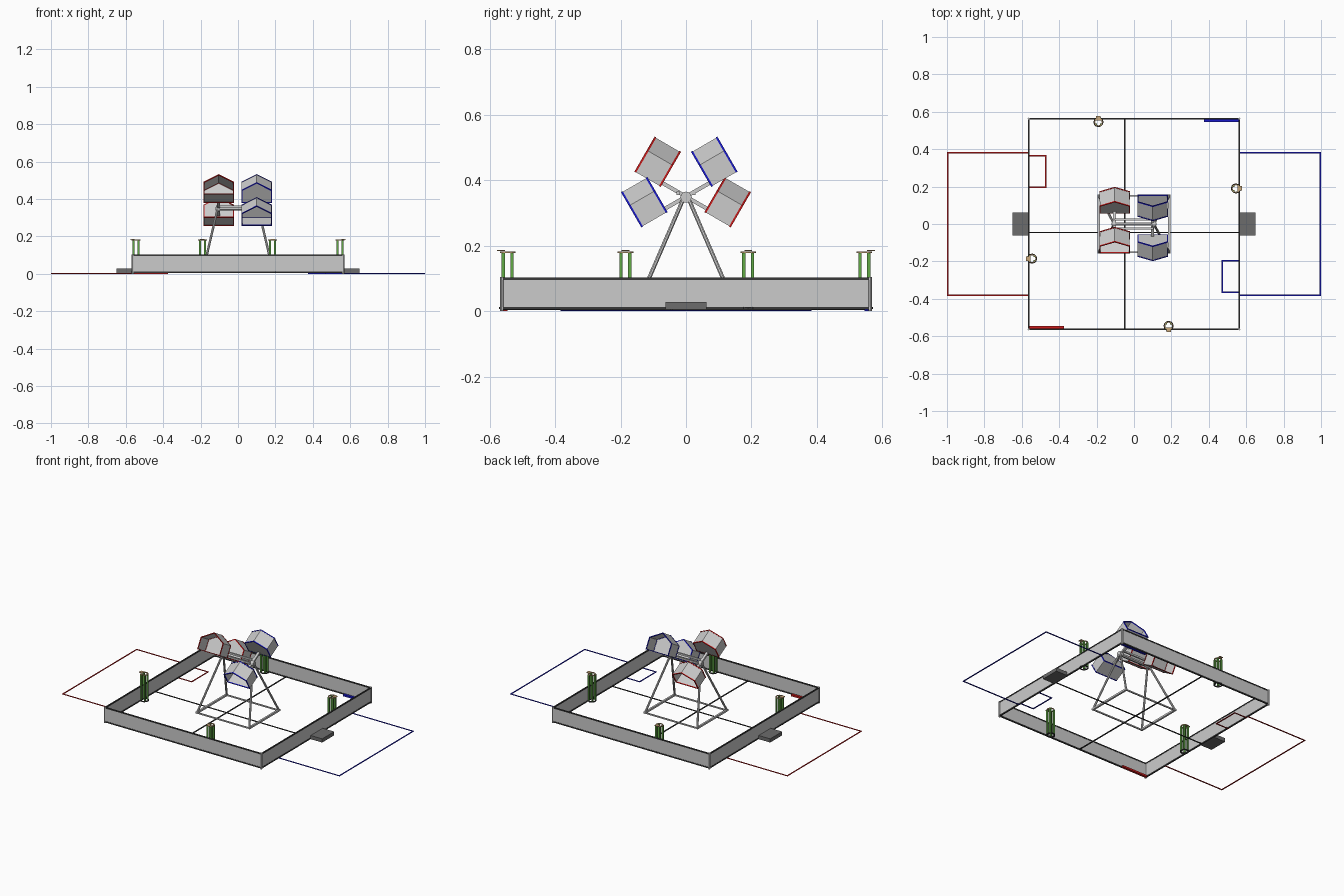
import bpy, bmesh, math
from mathutils import Vector

if "Cube" in bpy.data.objects:
    bpy.data.objects.remove(bpy.data.objects["Cube"])


def mat(name, rgb):
    m = bpy.data.materials.new(name)
    m.diffuse_color = (*rgb, 1)
    m.use_nodes = True
    m.node_tree.nodes["Principled BSDF"].inputs["Base Color"].default_value = m.diffuse_color
    return m


RED, BLUE = mat("red", (0.6, 0.01, 0.01)), mat("blue", (0.01, 0.01, 0.6))
DARK, GREEN = mat("dark", (0.04, 0.04, 0.04)), mat("green", (0.12, 0.4, 0.06))
TAN, PAD = mat("tan", (0.6, 0.4, 0.2)), mat("pad_grey", (0.15, 0.15, 0.15))


def finish(name, bm, m=None):
    bmesh.ops.recalc_face_normals(bm, faces=bm.faces)
    me = bpy.data.meshes.new(name)
    bm.to_mesh(me)
    bm.free()
    ob = bpy.data.objects.new(name, me)
    bpy.context.collection.objects.link(ob)
    if m:
        me.materials.append(m)
    return ob


def box(name, x0, x1, y0, y1, z0, z1, m=None):
    bm = bmesh.new()
    bmesh.ops.create_cube(bm, size=1)
    for v in bm.verts:
        v.co = Vector(((x0 + x1) / 2 + v.co.x * (x1 - x0),
                       (y0 + y1) / 2 + v.co.y * (y1 - y0),
                       (z0 + z1) / 2 + v.co.z * (z1 - z0)))
    return finish(name, bm, m)


def rod(name, a, b, r, sides=8, m=None):
    a, b = Vector(a), Vector(b)
    bm = bmesh.new()
    bmesh.ops.create_cone(bm, cap_ends=True, segments=sides, radius1=r, radius2=r,
                          depth=(b - a).length)
    ob = finish(name, bm, m)
    ob.location = (a + b) / 2
    ob.rotation_euler = (b - a).to_track_quat('Z', 'Y').to_euler()
    return ob


def shell(name, pts, y0, y1, thick, m=None, back=False):
    """Extrude an x-z outline along y as a thin-walled tube, optionally closed at y0."""
    bm = bmesh.new()
    a = [bm.verts.new((x, y0, z)) for x, z in pts]
    b = [bm.verts.new((x, y1, z)) for x, z in pts]
    n = len(pts)
    for i in range(n):
        j = (i + 1) % n
        bm.faces.new((a[i], a[j], b[j], b[i]))
    if back:
        bm.faces.new(a)
    ob = finish(name, bm, m)
    mod = ob.modifiers.new("wall", 'SOLIDIFY')
    mod.thickness = thick
    mod.offset = 0
    return ob


W = 0.563
# Field walls: clear panels with dark rails top and bottom
for s in (-1, 1):
    for axis in "xy":
        def wall(name, t, z0, z1, m=None):
            c, e = s * W, W + t
            if axis == "x":
                box(name, c - t, c + t, -e, e, z0, z1, m)
            else:
                box(name, -e, e, c - t, c + t, z0, z1, m)
        wall("wall_panel", 0.002, 0.01, 0.098)
        wall("wall_top_rail", 0.004, 0.095, 0.102, DARK)
        wall("wall_bottom_rail", 0.004, 0.004, 0.012, DARK)
    for t in (-1, 1):
        rod("corner_post", (s * W, t * W, 0), (s * W, t * W, 0.104), 0.006)
    # Step pads outside the walls
    x0, x1 = sorted((s * 0.567, s * 0.65))
    box("outer_pad", x0, x1, -0.062, 0.062, 0.004, 0.028, PAD)

# Floor dividing lines
box("floor_line_long", -0.054, -0.046, -W, W, 0.003, 0.007, DARK)
box("floor_line_cross", -W, W, -0.049, -0.042, 0.003, 0.007, DARK)


# Floor tape, drawn for one team and turned half a circle for the other
def tape(name, s, x0, x1, y0, y1, m, z1=0.003):
    xs, ys = sorted((s * x0, s * x1)), sorted((s * y0, s * y1))
    box(name, *xs, *ys, 0, z1, m)


for s, m in ((1, BLUE), (-1, RED)):
    t = 0.008
    tape("alliance_tape_outer", s, 1 - t, 1, -0.384, 0.384, m)
    for y in (-0.38, 0.38):
        tape("alliance_tape_side", s, W, 1, y - t / 2, y + t / 2, m)
    tape("loading_tape_end", s, 0.467, 0.475, -0.368, -0.192, m)
    for y in (-0.364, -0.196):
        tape("loading_tape_side", s, 0.467, W, y - t / 2, y + t / 2, m)
    tape("corner_tape", s, 0.375, 0.558, 0.546, 0.559, m, 0.012)

# Slatted green posts beside each wall
for k, (px, py) in enumerate(((-0.19, 0.545), (0.545, 0.19), (-0.545, -0.185), (0.185, -0.545))):
    for i in range(4):
        a = math.pi / 4 + i * math.pi / 2
        x, y = px + 0.019 * math.cos(a), py + 0.019 * math.sin(a)
        box("post_slat", x - 0.005, x + 0.005, y - 0.005, y + 0.005, 0.012, 0.178, GREEN)
    for nm, z0, z1, r, m in (("post_top_ring", 0.177, 0.182, 0.021, TAN),
                             ("post_base_ring", 0.006, 0.012, 0.024, DARK)):
        pts = [(r * math.cos(i * math.pi / 6), r * math.sin(i * math.pi / 6)) for i in range(12)]
        ring = shell(nm, pts, z0, z1, 0.006, m)
        ring.rotation_euler = (math.pi / 2, 0, 0)
        ring.location = (px, py, 0)
    dx, dy = ((0, 0.02), (0.02, 0), (-0.02, 0), (0, -0.02))[k]
    box("post_bracket", px + dx - 0.012, px + dx + 0.012, py + dy - 0.012, py + dy + 0.012,
        0.183, 0.187, TAN)

# Centre stand: base frame, four legs and axle
for s in (-1, 1):
    box("base_side_bar", s * 0.188 - 0.006, s * 0.188 + 0.006, -0.158, 0.158, 0.004, 0.016)
    box("base_cross_bar", -0.188, 0.188, s * 0.152 - 0.004, s * 0.152 + 0.004, 0.004, 0.012)
    for t in (-1, 1):
        rod("stand_leg", (s * 0.188, t * 0.152, 0.01), (s * 0.108, t * 0.004, 0.352), 0.0065)
    rod("axle_hub", (s * 0.095, 0, 0.348), (s * 0.118, 0, 0.348), 0.017, 12)
    box("axle_side_bar", -0.105, 0.105, s * 0.024 - 0.005, s * 0.024 + 0.005, 0.355, 0.366)
rod("axle", (-0.12, 0, 0.348), (0.12, 0, 0.348), 0.01, 6)

# Two tilting arms, each carrying a pair of house-shaped buckets open outward
HW = 0.079
HOUSE = [(-HW, -0.019), (HW, -0.019), (HW, 0.054), (0, 0.100), (-HW, 0.054)]
for x, tilt, m in ((-0.103, -30, RED), (0.1, 30, BLUE)):
    parts = [box("tilt_arm", -0.008, 0.008, -0.08, 0.08, -0.014, -0.002)]
    for s in (-1, 1):
        parts.append(shell("bucket", HOUSE, s * 0.079, s * 0.169, 0.003, back=True))
        for u in (0.079, 0.166):
            parts.append(shell("bucket_rim", HOUSE, s * (u - 0.002), s * (u + 0.004), 0.006, m))
    for p in parts:
        p.location = (x, 0, 0.359)
        p.rotation_euler = (math.radians(tilt), 0, 0)
